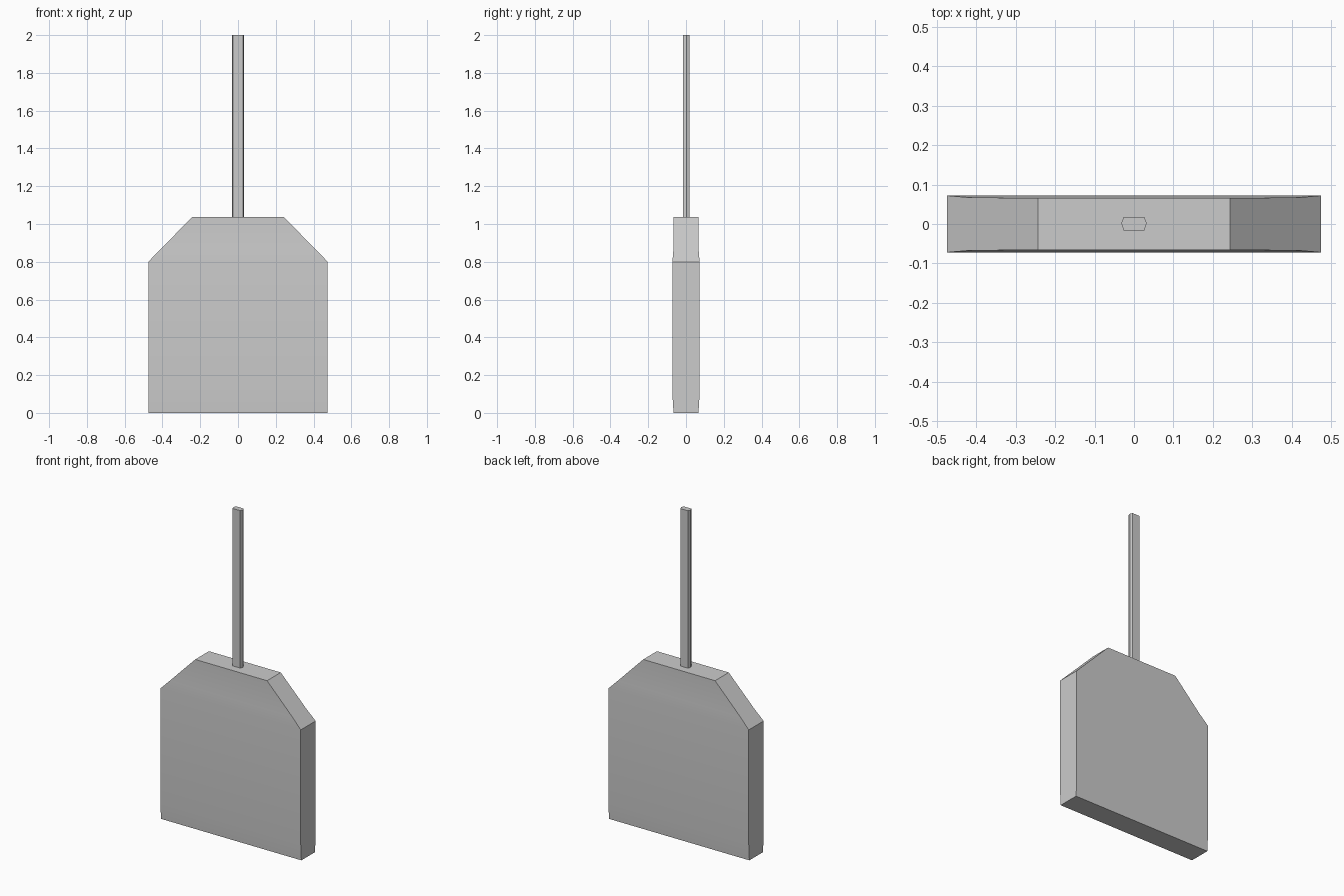
import bpy, bmesh

if "Cube" in bpy.data.objects:
    bpy.data.objects.remove(bpy.data.objects["Cube"])


def loft(name, rings, mat, smooth_angle):
    """Skin a stack of equal-length point rings and cap both ends."""
    bm = bmesh.new()
    rows = [[bm.verts.new(p) for p in ring] for ring in rings]
    n = len(rows[0])
    for low, high in zip(rows, rows[1:]):
        for i in range(n):
            j = (i + 1) % n
            bm.faces.new((low[i], low[j], high[j], high[i]))
    bm.faces.new(rows[0][::-1])
    bm.faces.new(rows[-1])
    bmesh.ops.recalc_face_normals(bm, faces=bm.faces)
    mesh = bpy.data.meshes.new(name)
    bm.to_mesh(mesh)
    bm.free()
    obj = bpy.data.objects.new(name, mesh)
    mesh.materials.append(mat)
    bpy.context.collection.objects.link(obj)
    bpy.ops.object.select_all(action='DESELECT')
    obj.select_set(True)
    bpy.context.view_layer.objects.active = obj
    bpy.ops.object.shade_smooth_by_angle(angle=smooth_angle)
    return obj


grey = bpy.data.materials.new("light_grey")
grey.diffuse_color = (0.6, 0.6, 0.6, 1)
grey.use_nodes = True
grey.node_tree.nodes["Principled BSDF"].inputs["Base Color"].default_value = grey.diffuse_color

# Pouch: flat bag with sloped shoulders, slightly fuller between its hems
# (height, half width, half depth)
sections = [(0, 0.475, 0.066), (0.1, 0.475, 0.072), (0.8, 0.475, 0.072),
            (0.86, 0.416, 0.067), (1.037, 0.243, 0.066)]
rings = []
for z, w, d in sections:
    rings.append([(-w, -d, z), (w, -d, z), (w, d, z), (-w, d, z)])
loft("pouch", rings, grey, 0.5)

# String: thin six-sided strip standing on the pouch
outline = [(-0.026, -0.016), (0.026, -0.016), (0.032, 0.002),
           (0.026, 0.018), (-0.026, 0.018), (-0.032, 0.002)]
loft("string", [[(x, y, z) for x, y in outline] for z in (1.03, 2.0)], grey, 0.3)
